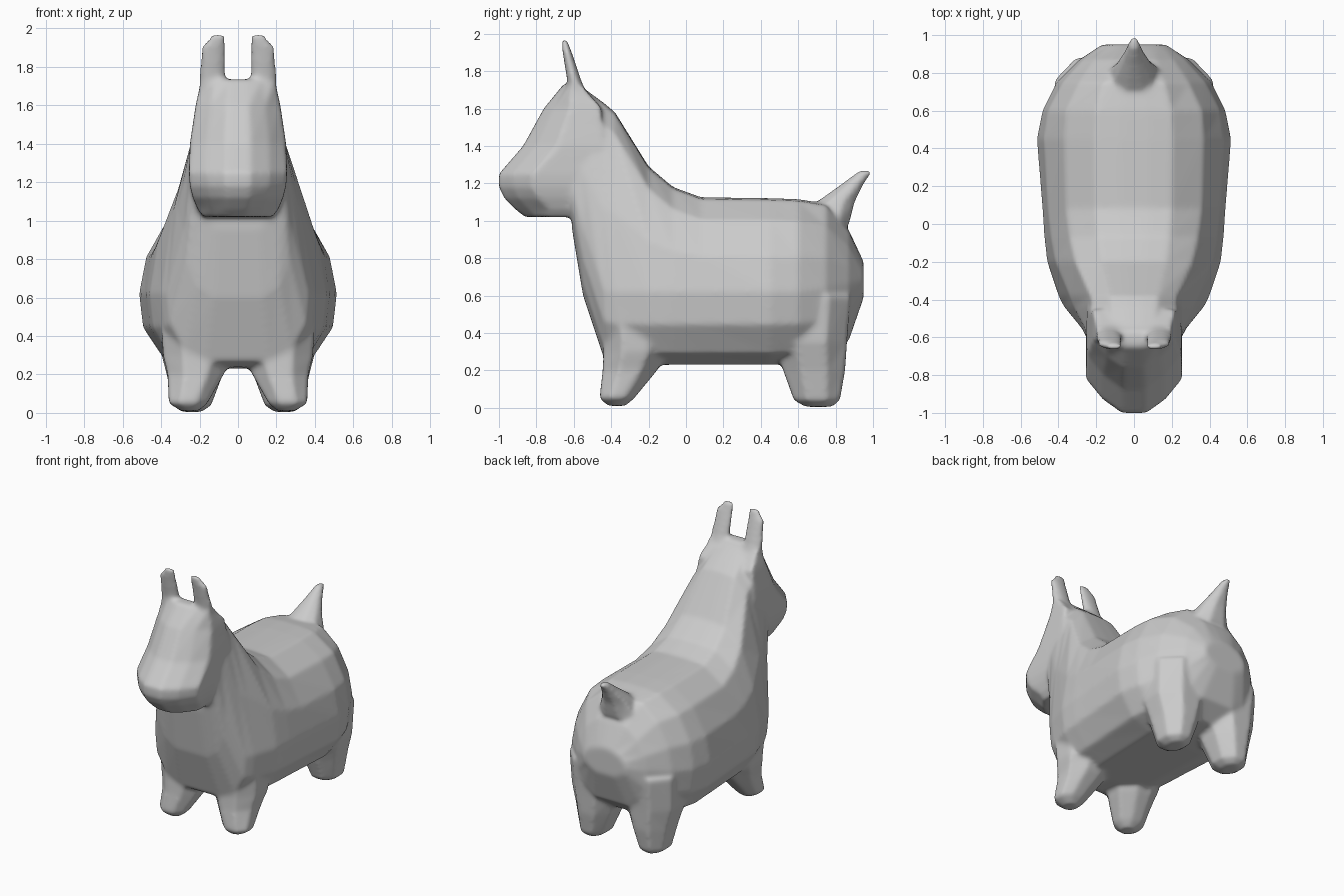
import bpy, bmesh, math

if "Cube" in bpy.data.objects:
    bpy.data.objects.remove(bpy.data.objects["Cube"])

parts = []


def loft(name, rings):
    """Skin a list of equal-length point rings and cap both ends."""
    bm = bmesh.new()
    loops = [[bm.verts.new(p) for p in ring] for ring in rings]
    n = len(loops[0])
    for a, b in zip(loops, loops[1:]):
        for i in range(n):
            j = (i + 1) % n
            bm.faces.new((a[i], a[j], b[j], b[i]))
    bm.faces.new(loops[0])
    bm.faces.new(loops[-1])
    bmesh.ops.recalc_face_normals(bm, faces=bm.faces)
    me = bpy.data.meshes.new(name)
    bm.to_mesh(me)
    bm.free()
    ob = bpy.data.objects.new(name, me)
    bpy.context.collection.objects.link(ob)
    parts.append(ob)


def octagons(rows, side=1):
    """Horizontal eight-sided rings from (z, cx, cy, half x, half y)."""
    k = 1 / math.cos(math.pi / 8)
    angles = [math.pi / 8 + i * math.pi / 4 for i in range(8)]
    return [[(side * (cx + hx * k * math.cos(a)), cy + hy * k * math.sin(a), z)
             for a in angles] for z, cx, cy, hx, hy in rows]


def mirrored(half):
    """Close a right-hand half outline with its left-hand copy."""
    return half + [(-x, y, z) for x, y, z in reversed(half)]


def torso_ring(y, bot, zmid, top, wmid, wtop):
    drop = min(0.12, 0.3 * (top - zmid))
    zs = top - drop
    zl = min(0.06, 0.3 * (zmid - bot))
    return mirrored([
        (0.2 * wtop, y, top), (0.55 * wtop, y, top - 0.01), (wtop, y, zs),
        (0.54 * (wmid + wtop), y, (zmid + zs) / 2), (wmid, y, zmid),
        (0.96 * wmid, y, bot + 0.55 * (zmid - bot)),
        (0.76 * wmid, y, bot + zl), (0.45 * wmid, y, bot), (0.1 * wmid, y, bot)])


# Torso and neck: y, bottom, widest height, top, half width, shoulder half width
loft("torso", [torso_ring(*r) for r in [
    (-0.61, 0.96, 1.20, 1.71, 0.25, 0.19),
    (-0.55, 0.60, 0.95, 1.71, 0.28, 0.20),
    (-0.44, 0.27, 0.62, 1.63, 0.37, 0.22),
    (-0.38, 0.24, 0.62, 1.58, 0.40, 0.23),
    (-0.20, 0.23, 0.62, 1.29, 0.46, 0.31),
    (-0.07, 0.23, 0.62, 1.18, 0.475, 0.34),
    (0.08, 0.23, 0.62, 1.125, 0.485, 0.36),
    (0.45, 0.23, 0.62, 1.12, 0.515, 0.37),
    (0.60, 0.24, 0.62, 1.115, 0.485, 0.36),
    (0.75, 0.26, 0.64, 1.09, 0.41, 0.29),
    (0.87, 0.36, 0.66, 0.95, 0.29, 0.21),
    (0.95, 0.59, 0.68, 0.78, 0.17, 0.12)]])


def head_ring(z, yf, yb, w):
    d = min(0.18, 0.45 * (yb - yf))
    return mirrored([(0.25 * w, yf, z), (0.65 * w, yf + 0.4 * d, z),
                     (w, yf + d, z), (w, yb, z)])


# Head: height, front y, back y, half width
loft("head", [head_ring(*r) for r in [
    (1.02, -0.86, -0.57, 0.18), (1.06, -0.91, -0.50, 0.21),
    (1.12, -0.97, -0.48, 0.235), (1.18, -1.0, -0.46, 0.25),
    (1.25, -1.0, -0.45, 0.255), (1.40, -0.87, -0.45, 0.25),
    (1.60, -0.76, -0.45, 0.22), (1.735, -0.65, -0.57, 0.19)]])

# Legs and ears on both sides
for side, label in ((1, "right"), (-1, "left")):
    loft("front_leg_" + label, octagons([
        (0.01, 0.25, -0.37, 0.045, 0.045), (0.05, 0.26, -0.37, 0.10, 0.092),
        (0.20, 0.22, -0.30, 0.145, 0.145), (0.30, 0.21, -0.27, 0.18, 0.17),
        (0.55, 0.22, -0.28, 0.18, 0.18)], side))
    loft("hind_leg_" + label, octagons([
        (0.005, 0.24, 0.71, 0.05, 0.07), (0.04, 0.24, 0.70, 0.10, 0.122),
        (0.20, 0.225, 0.685, 0.145, 0.165), (0.35, 0.22, 0.67, 0.19, 0.19),
        (0.60, 0.23, 0.68, 0.19, 0.20)], side))
    loft("ear_" + label, octagons([
        (1.62, 0.13, -0.57, 0.07, 0.07), (1.74, 0.133, -0.595, 0.066, 0.038),
        (1.90, 0.13, -0.635, 0.061, 0.024), (1.97, 0.10, -0.652, 0.034, 0.014)], side))

# Tail
loft("tail", octagons([
    (0.98, 0, 0.76, 0.15, 0.11), (1.10, 0, 0.80, 0.10, 0.10),
    (1.19, 0, 0.885, 0.055, 0.06), (1.27, 0, 0.965, 0.022, 0.035)]))

# Fuse everything into one smooth skin
bpy.ops.object.select_all(action='DESELECT')
for ob in parts:
    ob.select_set(True)
bpy.context.view_layer.objects.active = parts[0]
bpy.ops.object.join()
body = bpy.context.view_layer.objects.active
body.name = "animal_body"
remesh = body.modifiers.new("fuse", 'REMESH')
remesh.mode = 'VOXEL'
remesh.voxel_size = 0.014
remesh.use_smooth_shade = True
smooth = body.modifiers.new("soften", 'SMOOTH')
smooth.factor = 0.5
smooth.iterations = 8
bpy.ops.object.shade_smooth()
